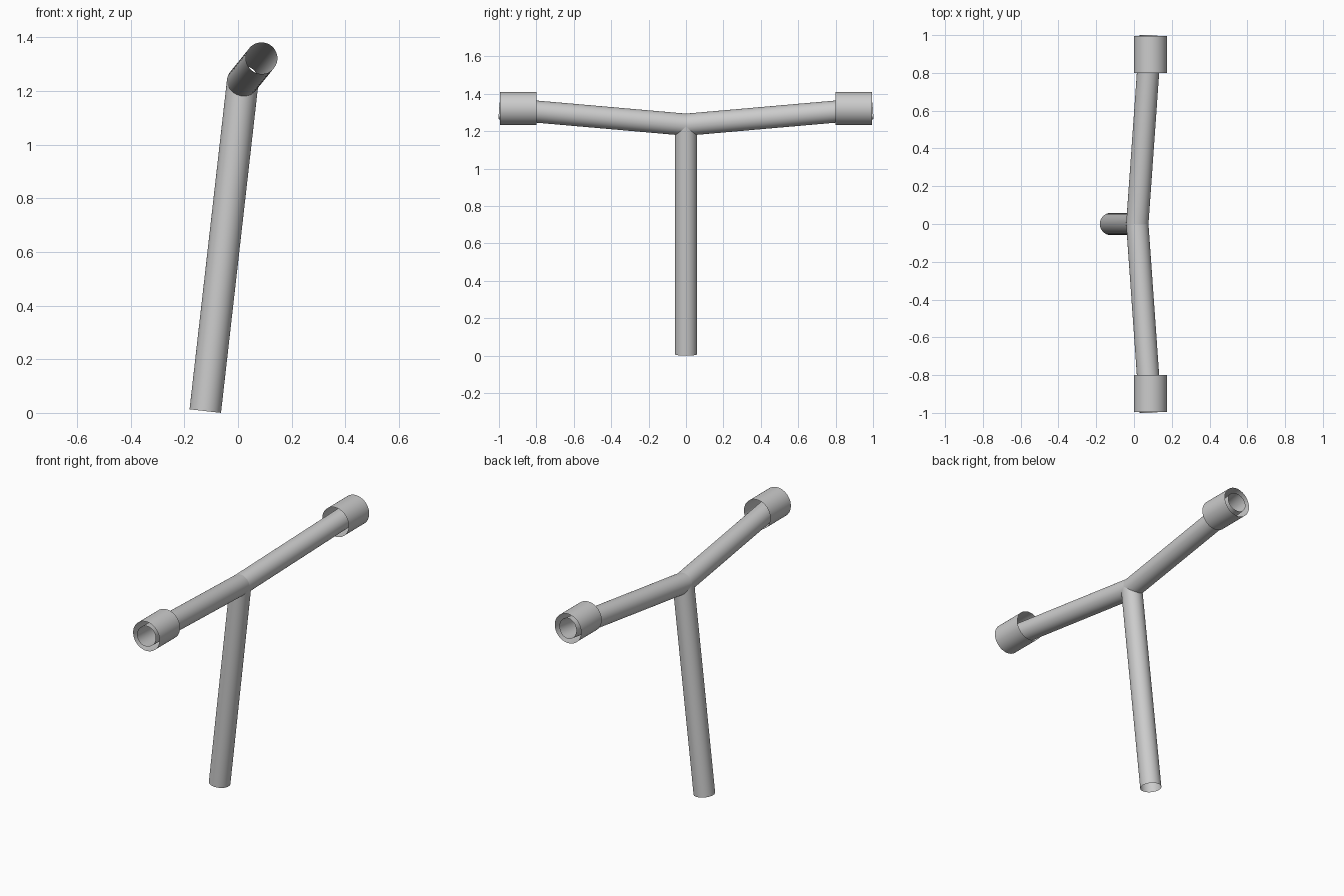
import bpy, bmesh
from mathutils import Vector, Matrix

if "Cube" in bpy.data.objects:
    bpy.data.objects.remove(bpy.data.objects["Cube"])

R = 0.059                                # tube radius
GRIP_R = 0.0875
JOINT = Vector((0.0175, 0, 1.235))       # where the three tubes meet
ENDS = {
    "stem": Vector((-0.122, 0, 0.0067)),
    "left_bar": Vector((0.088, -0.995, 1.322)),
    "right_bar": Vector((0.088, 0.995, 1.322)),
}
DIRS = {n: (e - JOINT).normalized() for n, e in ENDS.items()}


def tube(name, a, b, radius, cuts=()):
    """Open-ended thin tube from a to b, trimmed by planes through the joint."""
    bm = bmesh.new()
    axis = b - a
    mat = Matrix.Translation((a + b) / 2) @ axis.to_track_quat('Z', 'Y').to_matrix().to_4x4()
    bmesh.ops.create_cone(bm, cap_ends=False, segments=64, radius1=radius,
                          radius2=radius, depth=axis.length, matrix=mat)
    for normal in cuts:
        bmesh.ops.bisect_plane(bm, geom=bm.verts[:] + bm.edges[:] + bm.faces[:],
                               dist=1e-6, plane_co=JOINT, plane_no=normal,
                               clear_inner=True)
    for f in bm.faces:
        f.smooth = True
    me = bpy.data.meshes.new(name)
    bm.to_mesh(me)
    bm.free()
    ob = bpy.data.objects.new(name, me)
    bpy.context.collection.objects.link(ob)
    return ob


# Stem and two bars, mitred against each other at the joint
for name, end in ENDS.items():
    d = DIRS[name]
    cuts = [(d - o).normalized() for n, o in DIRS.items() if n != name]
    tube(name, JOINT - d * 0.2, end, R, cuts)

# Open sleeves around the bar ends
for side, s in (("left", -1), ("right", 1)):
    tube(side + "_grip", Vector((0.0875, s * 0.80, 1.322)),
         Vector((0.0875, s * 0.995, 1.322)), GRIP_R)
